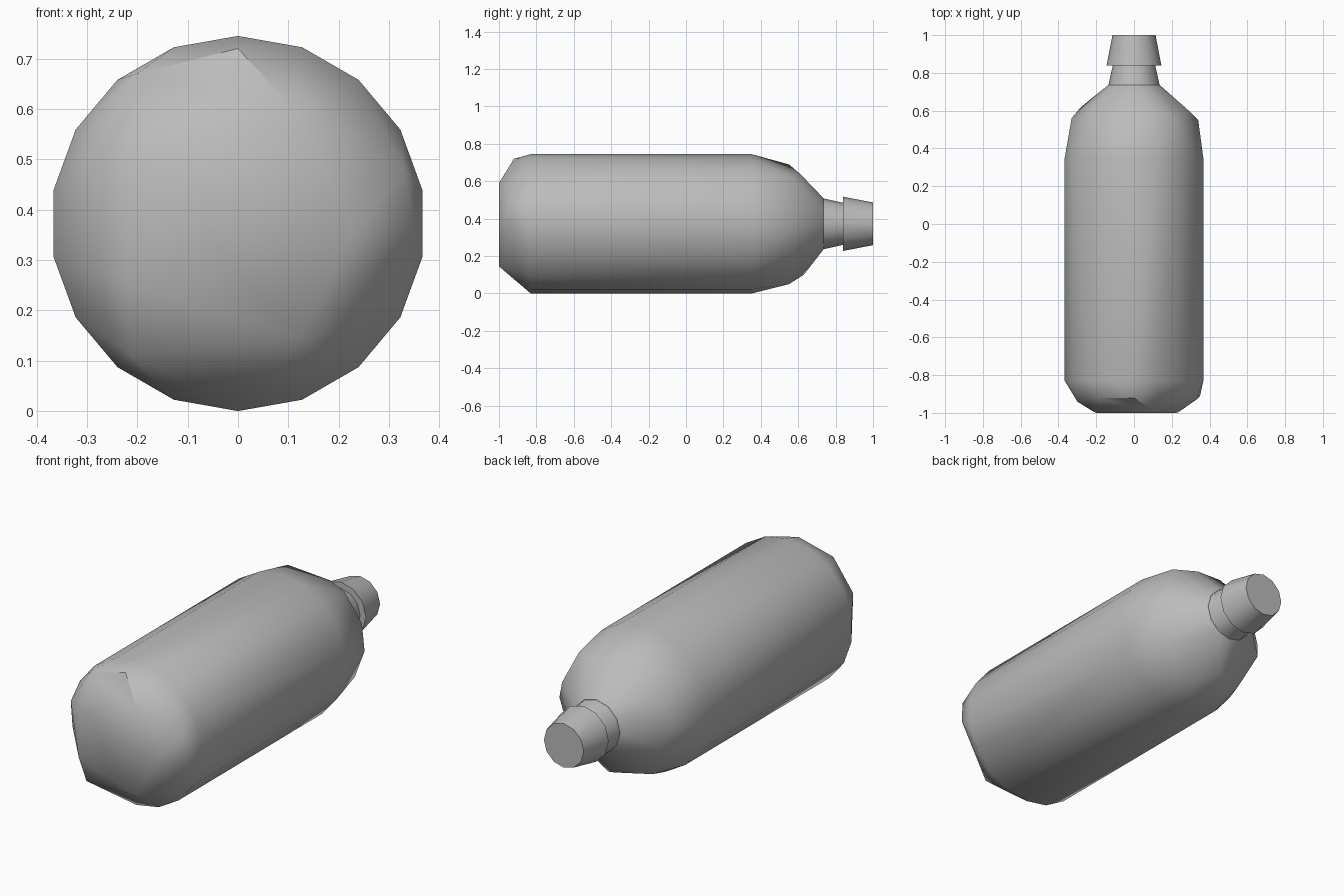
import bpy
import bmesh
from math import sin, cos, radians, pi

AXIS_HEIGHT = 0.3725

default_cube = bpy.data.objects.get("Cube")
if default_cube:
    bpy.data.objects.remove(default_cube, do_unlink=True)


def make_material(name, color):
    material = bpy.data.materials.new(name)
    material.use_nodes = True
    material.diffuse_color = color
    for node in material.node_tree.nodes:
        if node.type == "BSDF_PRINCIPLED":
            node.inputs["Base Color"].default_value = color
    return material


def ring(y, radius, sides):
    """Points of a circle around the bottle axis, starting at the top."""
    angles = [2 * pi * i / sides for i in range(sides)]
    return [(radius * sin(a), y, AXIS_HEIGHT + radius * cos(a)) for a in angles]


def hull_part(name, points, material):
    """Stretch a tight faceted skin over the points."""
    bm = bmesh.new()
    for point in points:
        bm.verts.new(point)
    result = bmesh.ops.convex_hull(bm, input=bm.verts[:])
    loose = [v for v in bm.verts if not v.link_faces]
    bmesh.ops.delete(bm, geom=loose, context="VERTS")
    # Merge the triangles of the flat ends into single faces
    bmesh.ops.dissolve_limit(bm, angle_limit=radians(0.3),
                             verts=bm.verts[:], edges=bm.edges[:])
    bmesh.ops.recalc_face_normals(bm, faces=bm.faces[:])
    mesh = bpy.data.meshes.new(name)
    bm.to_mesh(mesh)
    bm.free()
    mesh.materials.append(material)
    part = bpy.data.objects.new(name, mesh)
    bpy.context.collection.objects.link(part)
    bpy.ops.object.select_all(action="DESELECT")
    part.select_set(True)
    bpy.context.view_layer.objects.active = part
    bpy.ops.object.shade_smooth_by_angle(angle=radians(35))
    return part


grey = make_material("plain grey", (0.5, 0.5, 0.5, 1))

# Chipped corners of the closed base
base_corners = [
    (.12, -1, .145), (.23, -1, .35), (.12, -1, .59), (-.2, -1, .5),
    (-.22, -.99, .25), (-.21, -.94, .11), (-.3, -.94, .5),
    (0, -.92, .72), (-.2, -.92, .67), (.33, -.93, .48), (.35, -.91, .36),
]

# Uneven corners where the shoulder turns in to the neck
shoulder_corners = [
    (-.33, .56, .4), (-.23, .62, .53), (-.1, .55, .69), (.1, .61, .64),
    (.22, .56, .63), (.29, .6, .47), (.34, .55, .36), (.27, .57, .2),
    (.06, .55, .05), (-.03, .63, .1), (-.2, .56, .11), (-.28, .62, .29),
]

# Round body with faceted ends
body_points = ring(-.83, AXIS_HEIGHT, 18) + ring(.35, AXIS_HEIGHT, 18)
body_points += base_corners + shoulder_corners + ring(.735, .137, 12)
hull_part("bottle_body", body_points, grey)

# Tapered neck and flared stopper
hull_part("bottle_neck", ring(.73, .137, 12) + ring(.85, .11, 12), grey)
hull_part("bottle_cap", ring(.84, .145, 12) + ring(1, .114, 12), grey)
